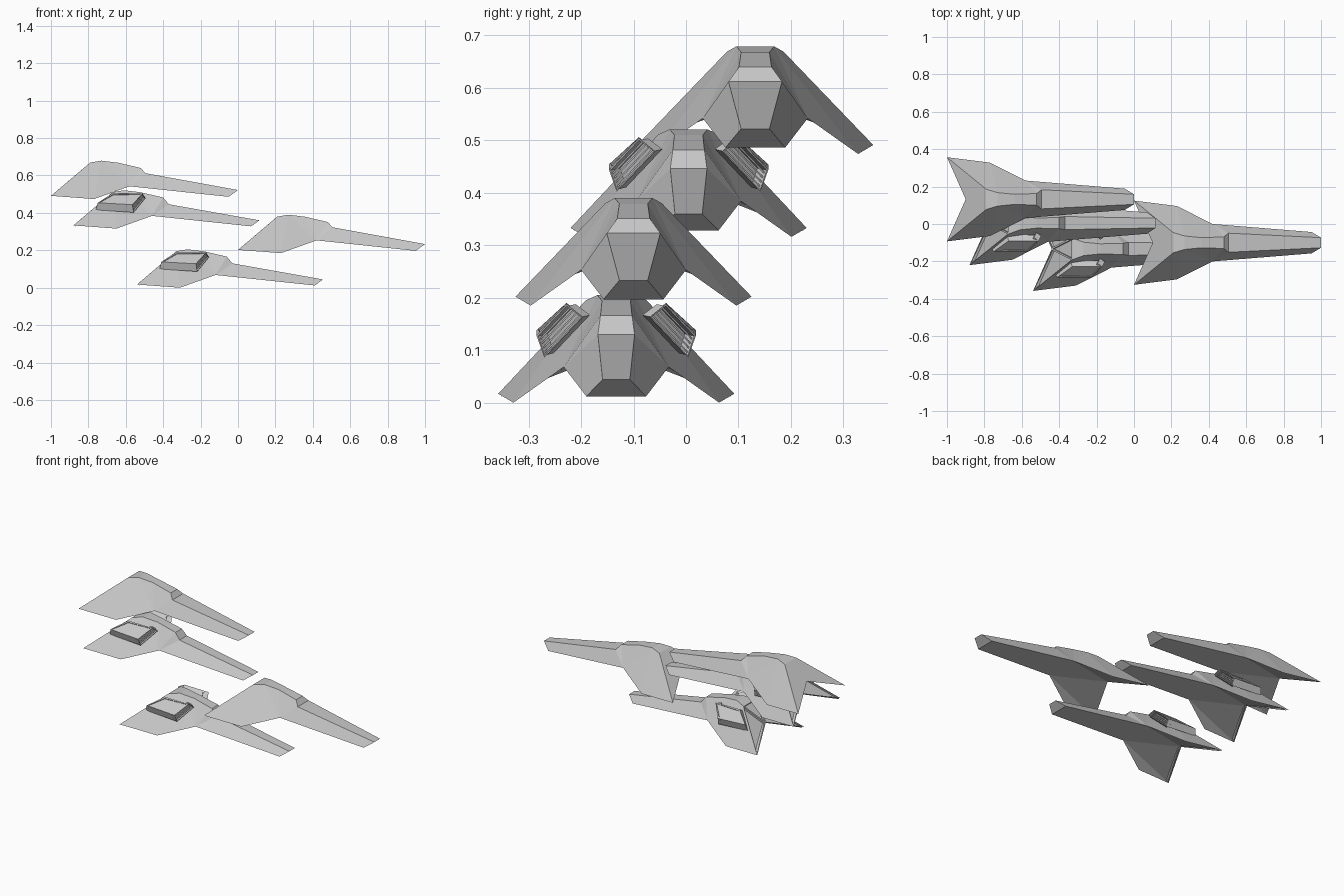
import bpy, bmesh
from mathutils import Vector

if "Cube" in bpy.data.objects:
    bpy.data.objects.remove(bpy.data.objects["Cube"])

def mat(name, v):
    m = bpy.data.materials.new(name)
    m.diffuse_color = (v, v, v, 1)
    m.use_nodes = True
    m.node_tree.nodes["Principled BSDF"].inputs["Base Color"].default_value = m.diffuse_color
    return m

GREY = mat("hull grey", 0.58)

def finish(bm, name, loc):
    me = bpy.data.meshes.new(name)
    bm.to_mesh(me)
    bm.free()
    me.materials.append(GREY)
    ob = bpy.data.objects.new(name, me)
    ob.location = loc
    bpy.context.collection.objects.link(ob)
    return ob

# half-hull corner points: tip, wing front, root, nose belly, nose deck,
# deck start, canopy front, spine, peak, shoulder
BASE = {"T": (0, .225, .017), "F": (.23, .196, 0), "R": (.42, .10, .068),
        "N": (.95, .057, .012), "D": (1, .027, .048), "E": (.505, .051, .138),
        "C": (.48, .031, .166), "S": (.36, .027, .194), "P": (.27, .036, .205),
        "H": (.21, .054, .195)}
SIDE = ["TFH", "FPH", "FRP", "RSP", "RCS", "REC", "RNDE", "RFT", "RTQ"]
STRIPS = ["DE", "EC", "CS", "SP", "PH", "ND", "NR"]

def hull(name, loc, changes, recessed):
    pts = dict(BASE, **changes)
    bm = bmesh.new()
    q = bm.verts.new((.10, 0, .102))
    L, R = {"Q": q}, {"Q": q}
    for k, (x, y, z) in pts.items():
        L[k] = bm.verts.new((x, y, z))
        R[k] = bm.verts.new((x, -y, z))
    for s in SIDE:
        for V in (L, R):
            bm.faces.new([V[k] for k in s])
    for a, b in STRIPS:
        bm.faces.new((L[a], R[a], R[b], L[b]))
    rear = [bm.faces.new([V[k] for k in "THQ"]) for V in (L, R)]
    rear.append(bm.faces.new((L["H"], R["H"], q)))
    bm.faces.new((L["R"], R["R"], q))
    bmesh.ops.recalc_face_normals(bm, faces=bm.faces[:])
    if recessed:  # triangular exhaust recesses in the tail
        bmesh.ops.inset_individual(bm, faces=rear, thickness=.008, depth=0)
        bmesh.ops.inset_individual(bm, faces=rear, thickness=.001, depth=-.012)
    return finish(bm, name, loc)

def box8(bm, front, back):
    f = [bm.verts.new(p) for p in front]
    b = [bm.verts.new(p) for p in back]
    faces = [bm.faces.new(f), bm.faces.new(b[::-1])]
    for i in range(4):
        j = (i + 1) % 4
        faces.append(bm.faces.new((f[i], b[i], b[j], f[j])))
    bmesh.ops.recalc_face_normals(bm, faces=faces)
    return faces

def intake(name, loc, s):
    # sloping shoulder box: lower-out, lower-in, upper-in, upper-out
    fr = [Vector((x, s * y, z)) for x, y, z in
          ((.315, .152, .128), (.322, .137, .086), (.385, .064, .163), (.37, .095, .188))]
    bk = [Vector((x, s * y, z)) for x, y, z in
          ((.13, .152, .138), (.12, .140, .100), (.20, .060, .165), (.21, .095, .190))]
    bm = bmesh.new()
    faces = box8(bm, fr, bk)
    mouth, outer = faces[0], faces[5]
    bmesh.ops.inset_individual(bm, faces=[mouth], thickness=.004, depth=0)
    bmesh.ops.inset_individual(bm, faces=[mouth], thickness=.0005, depth=-.03)
    bmesh.ops.inset_individual(bm, faces=[outer], thickness=.01, depth=0)
    bmesh.ops.inset_individual(bm, faces=[outer], thickness=.001, depth=-.004)
    # grille slats running along the slope
    back = Vector((-.02, 0, 0))
    for t in (.25, .45, .65, .85):
        def edge(u):
            return fr[0].lerp(fr[1], u), fr[3].lerp(fr[2], u)
        a, b = edge(t - .04)
        c, d = edge(t + .04)
        quad = [p + Vector((-.006, 0, 0)) for p in (a, c, d, b)]
        box8(bm, quad, [p + back for p in quad])
    return finish(bm, name, loc)

# two plain craft
hull("plain_craft_front", (0, -.10, .185), {}, False)
hull("plain_craft_rear", (-1, .132, .474), {}, False)

# two craft with shoulder intakes and a narrower deck
NARROW = {"E": (.51, .035, .130), "C": (.48, .030, .166), "H": (.21, .058, .195),
          "D": (.995, .026, .044)}
for tag, loc in (("low", (-.54, -.133, 0)), ("high", (-.88, .005, .316))):
    hull("intake_craft_" + tag, loc, NARROW, True)
    for side, s in (("left", 1), ("right", -1)):
        intake("intake_%s_%s" % (tag, side), loc, s)
